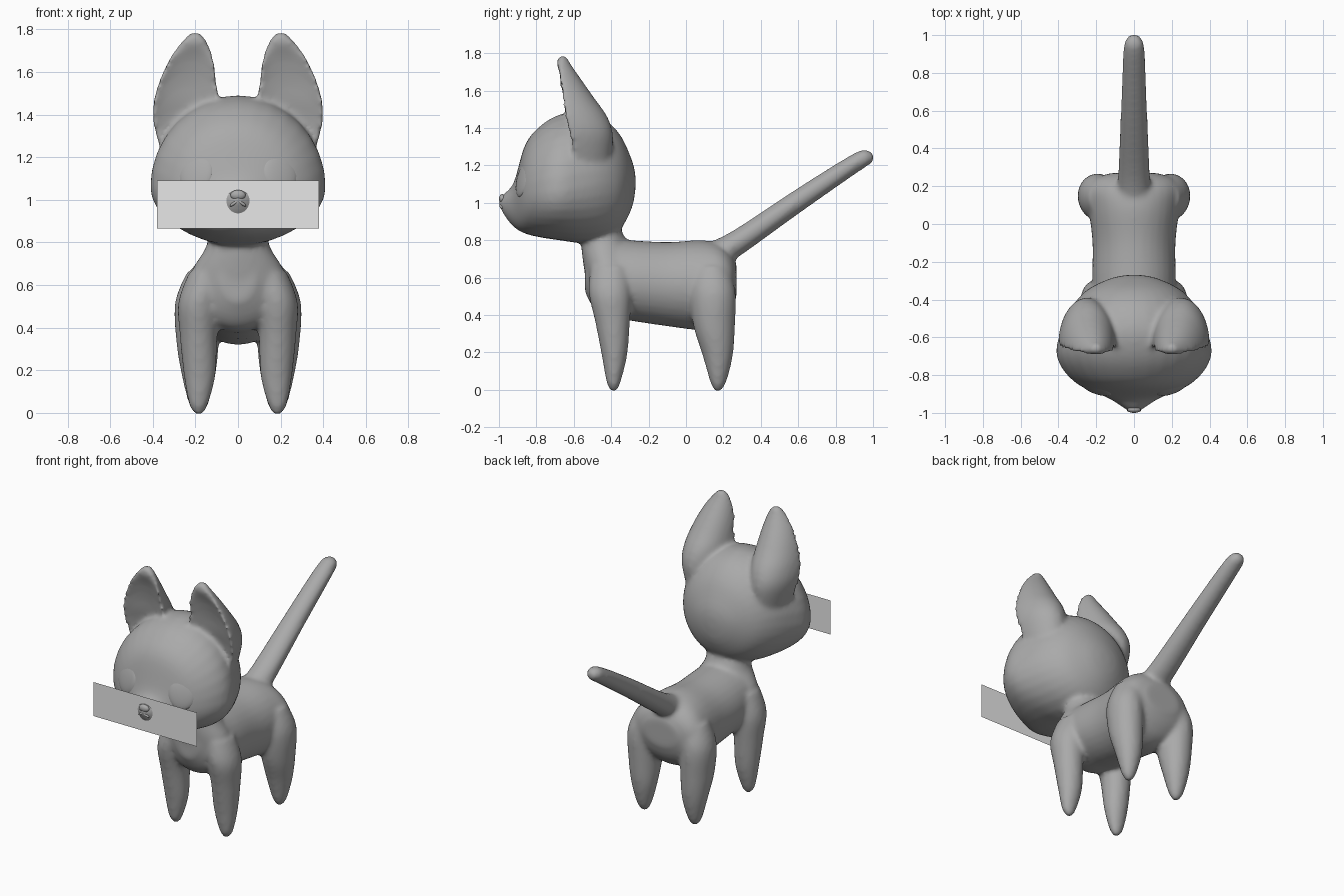
import bpy
import bmesh
from math import cos, sin, pi, radians
from mathutils import Matrix, Vector

cube = bpy.data.objects.get("Cube")
if cube:
    bpy.data.objects.remove(cube)


def material(name, value):
    mat = bpy.data.materials.new(name)
    mat.use_nodes = True
    color = (value, value, value, 1)
    mat.diffuse_color = color
    mat.node_tree.nodes["Principled BSDF"].inputs["Base Color"].default_value = color
    return mat


fur = material("grey fur", 0.4)
pale = material("pale grey", 0.8)


def finish(name, bm, mat):
    bmesh.ops.recalc_face_normals(bm, faces=bm.faces)
    mesh = bpy.data.meshes.new(name)
    bm.to_mesh(mesh)
    bm.free()
    mesh.materials.append(mat)
    for p in mesh.polygons:
        p.use_smooth = True
    obj = bpy.data.objects.new(name, mesh)
    bpy.context.collection.objects.link(obj)
    return obj


def spline(rows, steps=5):
    """Smoothly interpolate a list of stations."""
    out = []
    last = len(rows) - 1
    for i in range(last):
        quad = [rows[max(i - 1, 0)], rows[i], rows[i + 1], rows[min(i + 2, last)]]
        for k in range(steps):
            u = k / steps
            out.append([0.5 * (2 * b + (c - a) * u + (2 * a - 5 * b + 4 * c - d) * u * u
                               + (3 * b - a - 3 * c + d) * u ** 3)
                        for a, b, c, d in zip(*quad)])
    return out + [list(rows[-1])]


def loft(bm, axis, rows, side=1, n=32):
    """Station: position, centre x, half width, low, middle, high."""
    rings = []
    for t, cx, hw, lo, mid, hi in spline(rows):
        ring = []
        for k in range(n):
            a = 2 * pi * k / n
            s = sin(a)
            x = side * (cx + hw * cos(a))
            o = mid + s * ((hi - mid) if s > 0 else (mid - lo))
            ring.append(bm.verts.new((x, t, o) if axis == "y" else (x, o, t)))
        rings.append(ring)
    for r, q in zip(rings, rings[1:]):
        for k in range(n):
            bm.faces.new((r[k], r[(k + 1) % n], q[(k + 1) % n], q[k]))
    bm.faces.new(rings[0])
    bm.faces.new(rings[-1])


# Body, head, ears, legs and tail, fused into one soft skin
bm = bmesh.new()
torso = [(-.54, 0, .08, .52, .64, .74), (-.46, 0, .20, .40, .60, .81),
         (-.30, 0, .22, .37, .58, .80), (-.10, 0, .22, .34, .56, .79),
         (.08, 0, .24, .32, .56, .80), (.18, 0, .25, .35, .56, .78),
         (.24, 0, .21, .42, .57, .73), (.27, 0, .12, .50, .58, .67)]
neck = [(.56, 0, .25, -.53, -.40, -.24), (.68, 0, .21, -.55, -.42, -.27),
        (.78, 0, .15, -.56, -.44, -.31), (.88, 0, .13, -.55, -.44, -.36)]
head = [(-1.00, 0, .015, .985, 1.0, 1.015), (-.97, 0, .06, .93, 1.0, 1.05),
        (-.92, 0, .14, .87, 1.02, 1.11), (-.86, 0, .28, .835, 1.04, 1.31),
        (-.78, 0, .37, .815, 1.05, 1.41), (-.68, 0, .412, .80, 1.06, 1.47),
        (-.56, 0, .385, .785, 1.08, 1.49), (-.44, 0, .33, .80, 1.10, 1.45),
        (-.35, 0, .25, .86, 1.10, 1.36), (-.29, 0, .13, .97, 1.11, 1.23),
        (-.27, 0, .04, 1.07, 1.11, 1.15)]
tail = [(.10, 0, .09, .62, .70, .78), (.25, 0, .085, .69, .77, .85),
        (.60, 0, .07, .94, 1.01, 1.08), (.90, 0, .058, 1.15, 1.21, 1.265),
        (.975, 0, .045, 1.20, 1.24, 1.28), (1.005, 0, .015, 1.225, 1.24, 1.255)]
front_leg = [(-.01, .185, .015, -.40, -.385, -.37), (.04, .185, .045, -.425, -.385, -.35),
             (.18, .18, .075, -.45, -.385, -.315), (.36, .185, .088, -.485, -.39, -.30),
             (.52, .18, .10, -.52, -.40, -.29), (.66, .14, .09, -.51, -.40, -.30)]
hind_leg = [(-.01, .185, .015, .155, .17, .185), (.04, .185, .045, .13, .17, .215),
            (.18, .185, .08, .09, .17, .25), (.34, .19, .10, .04, .15, .262),
            (.52, .19, .105, .02, .15, .265), (.66, .15, .09, .04, .14, .23)]
ear = [(1.22, .23, .13, -.58, -.60, -.40), (1.36, .25, .148, -.60, -.63, -.39),
       (1.46, .245, .152, -.62, -.655, -.42), (1.56, .235, .135, -.635, -.67, -.49),
       (1.66, .22, .105, -.66, -.685, -.56), (1.74, .205, .062, -.69, -.68, -.615),
       (1.785, .20, .022, -.68, -.66, -.64)]
loft(bm, "y", torso)
loft(bm, "z", neck)
loft(bm, "y", head)
loft(bm, "y", tail)
for side in (1, -1):
    for part in (front_leg, hind_leg, ear):
        loft(bm, "z", part, side)
body = finish("cat_body", bm, fur)
remesh = body.modifiers.new("Fuse", "REMESH")
remesh.mode = "VOXEL"
remesh.voxel_size = 0.014
remesh.use_smooth_shade = True
soft = body.modifiers.new("Soften", "SMOOTH")
soft.factor = 0.5
soft.iterations = 8


def ellipsoid(name, loc, size, rot=(0, 0, 0)):
    bm = bmesh.new()
    bmesh.ops.create_uvsphere(bm, u_segments=24, v_segments=16, radius=1)
    bm.transform(Matrix.Diagonal(Vector(size)).to_4x4())
    obj = finish(name, bm, fur)
    obj.location = loc
    obj.rotation_euler = [radians(a) for a in rot]
    return obj


# Eyes set into the face
for side, label in ((1, "left"), (-1, "right")):
    ellipsoid(label + "_eye", (side * .198, -.868, 1.128), (.088, .022, .10), (-14, 0, side * 20))
    # Mouth: short strokes crossing under the nose
    ellipsoid(label + "_mouth", (side * .016, -.985, .985), (.026, .012, .008), (0, side * 35, 0))

# Nose
ellipsoid("nose", (0, -.982, 1.022), (.036, .018, .024))
ellipsoid("nose_tip", (0, -.984, 1.0), (.015, .014, .022))

# Flat whisker card
bm = bmesh.new()
corners = [(-.38, .865), (.38, .865), (.38, 1.09), (-.38, 1.09)]
bm.faces.new([bm.verts.new((x, -.972, z)) for x, z in corners])
finish("whisker_card", bm, pale)
